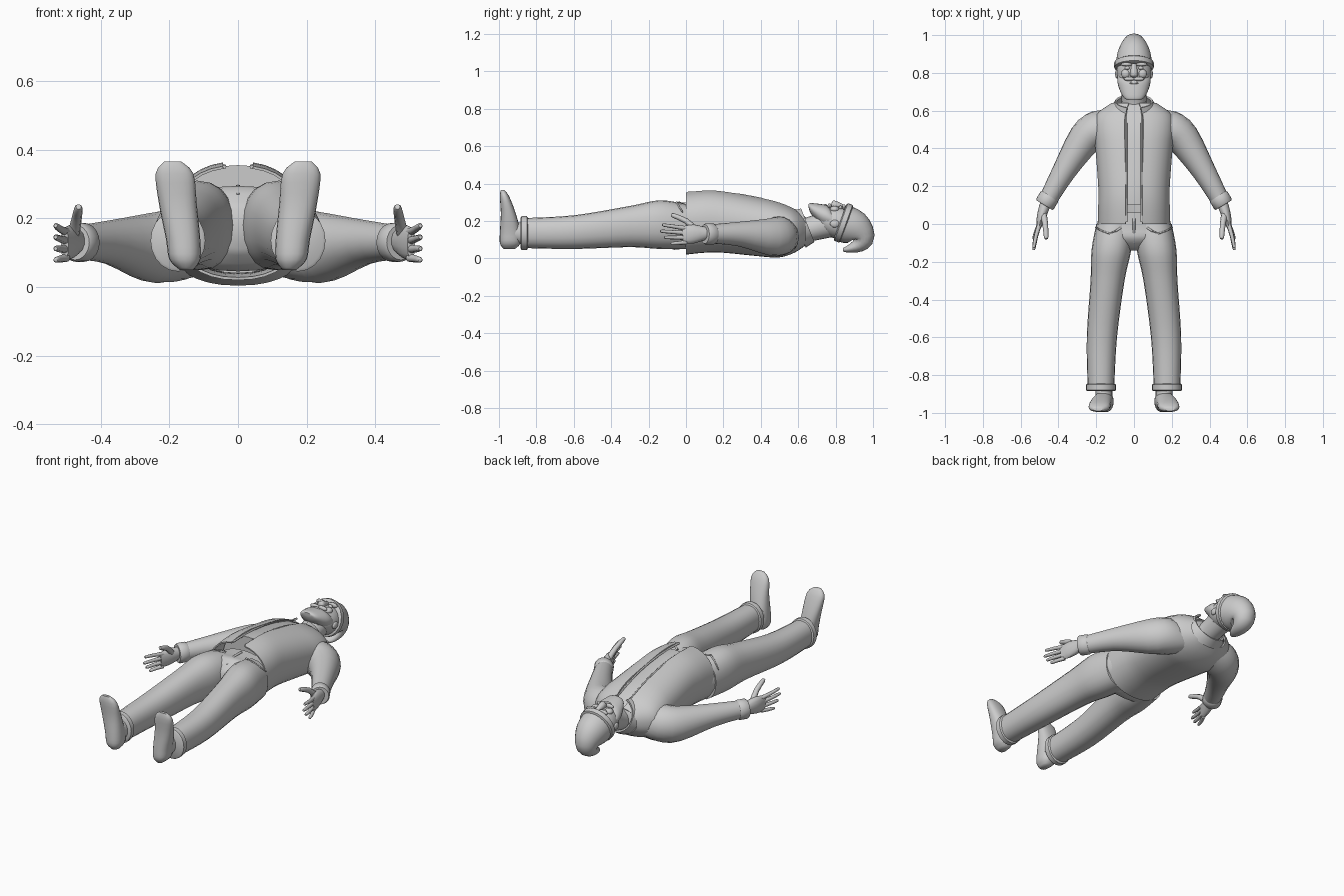
import bpy, bmesh
from math import sin, cos, pi, radians, copysign
from mathutils import Vector

if "Cube" in bpy.data.objects:
    bpy.data.objects.remove(bpy.data.objects["Cube"])

tone = (.6, .6, .6, 1)
grey = bpy.data.materials.new("light_grey")
grey.use_nodes = True
grey.diffuse_color = tone
grey.node_tree.nodes["Principled BSDF"].inputs["Base Color"].default_value = tone

across, along, upward = Vector((1, 0, 0)), Vector((0, 1, 0)), Vector((0, 0, 1))


def finish(bm, name):
    """Turn a bmesh into a named, smooth-shaded object."""
    bmesh.ops.recalc_face_normals(bm, faces=bm.faces)
    mesh = bpy.data.meshes.new(name)
    bm.to_mesh(mesh)
    bm.free()
    mesh.materials.append(grey)
    part = bpy.data.objects.new(name, mesh)
    bpy.context.collection.objects.link(part)
    bpy.ops.object.select_all(action="DESELECT")
    part.select_set(True)
    bpy.context.view_layer.objects.active = part
    bpy.ops.object.shade_smooth_by_angle(angle=radians(50))


def smooth_path(points, steps):
    """Add in-between rings on a flowing curve through the given rings."""
    result = []
    for i in range(len(points) - 1):
        start, end = points[i], points[i + 1]
        before, after = points[max(i - 1, 0)], points[min(i + 2, len(points) - 1)]
        for step in range(steps):
            t = step / steps
            bend_in, bend_out = (end - before) / 2, (after - start) / 2
            ease = t * t * (3 - 2 * t)
            result.append(start.lerp(end, ease) + bend_in * t * (1 - t) ** 2
                          - bend_out * t * t * (1 - t))
    return result + [points[-1]]


def loft(name, sections, axis=None, sides=20, steps=3, gap=0, shell=0, power=1, flip=1):
    """Skin oval rings (x, y, z, half width, half depth); gap leaves the front open."""
    bm = bmesh.new()
    path = smooth_path([Vector(section) for section in sections], steps)
    count = sides + 1 if gap else sides
    sweep = 2 * pi - 2 * radians(gap)
    rings = []
    for i, section in enumerate(path):
        centre = section.xyz if len(section) < 5 else Vector(section[:3])
        ahead, behind = path[min(i + 1, len(path) - 1)], path[max(i - 1, 0)]
        heading = axis or Vector((ahead - behind)[:3]).normalized()
        rise = across.cross(heading).normalized()
        side = heading.cross(rise)
        ring = []
        for k in range(count):
            angle = pi / 2 + radians(gap) + k * sweep / sides
            wide, deep = [copysign(abs(v) ** power, v) for v in (cos(angle), sin(angle))]
            spot = centre + side * wide * section[3] + rise * deep * section[4]
            spot.x *= flip
            ring.append(bm.verts.new(spot))
        rings.append(ring)
    for lower, upper in zip(rings, rings[1:]):
        for k in range(sides):
            j = (k + 1) % count
            bm.faces.new((lower[k], lower[j], upper[j], upper[k]))
    if shell:
        bmesh.ops.recalc_face_normals(bm, faces=bm.faces)
        bmesh.ops.solidify(bm, geom=bm.faces[:], thickness=shell)
    else:
        bm.faces.new(rings[0])
        bm.faces.new(rings[-1])
    finish(bm, name)


def ball(name, centre, radii, flip=1):
    bm = bmesh.new()
    bmesh.ops.create_uvsphere(bm, u_segments=16, v_segments=10, radius=1)
    for vert in bm.verts:
        vert.co = vert.co * Vector(radii) + Vector(centre)
        vert.co.x *= flip
    finish(bm, name)


def tube(name, path, radius, flip=1):
    """Round rod that tapers to a rounded tip."""
    points = [Vector(p) for p in path]
    last = len(points) - 1
    sections = []
    for i, p in enumerate(points):
        size = radius * (1 - i / last / 3)
        sections.append((*p, size, size))
    tip = points[-1] + (points[-1] - points[-2]).normalized() * radius / 2
    loft(name, sections + [(*tip, radius / 4, radius / 4)], sides=8, steps=2, flip=flip)


def band(name, start, end, width, depth, flip=1):
    """Thick rolled band between two points, with softened rims."""
    start, end = Vector(start), Vector(end)
    sections = []
    for place, scale in ((0, .9), (.15, 1), (.85, 1), (1, .9)):
        sections.append((*start.lerp(end, place), width * scale, depth * scale))
    loft(name, sections, steps=1, flip=flip)


# Jacket body, open down the front, with the shirt inside it: y, half width, back, front
body = [(0, .19, .02, .355), (.1, .19, .03, .365), (.2, .19, .03, .36), (.4, .205, .01, .325),
        (.5, .215, .005, .3), (.58, .2, .03, .265), (.64, .12, .07, .22)]
jacket = [(0, y, (back + front) / 2, width, (front - back) / 2) for y, width, back, front in body]
shirt = [(0, y, z, width - .02, depth - .01) for x, y, z, width, depth in jacket]
loft("jacket_body", jacket, axis=along, sides=32, gap=11, shell=.008, power=.88)
loft("shirt", shirt[1:], axis=along, sides=32, power=.88)
loft("jacket_collar", [(0, .6, .16, .13, .11), (0, .65, .18, .1, .1)],
     sides=24, gap=22, shell=.01)

# Trouser seat
loft("trouser_seat", [(0, .06, .17, .18, .12), (0, -.02, .17, .2, .12),
                      (0, -.08, .17, .2, .12), (0, -.14, .17, .06, .06)],
     axis=along, sides=28, power=.9)
tube("trouser_fly", [(0, .03, .29), (0, -.04, .29), (0, -.1, .27)], .008)

for flip, word in ((1, "left_"), (-1, "right_")):
    # Jacket front edge
    tube(word + "jacket_placket", [(.04, .01, .35), (.04, .2, .35), (.04, .4, .32), (.04, .58, .26)],
         .006, flip)

    # Trouser leg, pocket edge and turned-up cuff
    loft(word + "trouser_leg", [(.1, 0, .17, .1, .12), (.12, -.14, .18, .105, .13),
                                (.14, -.3, .17, .09, .11), (.17, -.6, .14, .08, .09),
                                (.175, -.87, .135, .07, .08)],
         axis=along, steps=4, power=.9, flip=flip)
    tube(word + "pocket_edge", [(.07, -.02, .29), (.13, -.05, .3), (.2, -.02, .25)], .006, flip)
    band(word + "trouser_cuff", (.175, -.845, .135), (.175, -.885, .135), .08, .09, flip)

    # Ankle and upright shoe
    loft(word + "ankle", [(.16, -.84, .13, .045, .055), (.16, -.95, .14, .045, .06)],
         axis=along, flip=flip)
    loft(word + "shoe", [(.15, -.945, .05, .02, .03), (.155, -.94, .08, .045, .055),
                         (.16, -.94, .14, .05, .055), (.175, -.95, .24, .055, .04),
                         (.185, -.97, .33, .055, .025), (.19, -.98, .365, .025, .01)],
         axis=upward, power=.85, flip=flip)

    # Sleeve and its turned cuff
    loft(word + "sleeve", [(.11, .52, .13, .08, .1), (.19, .5, .12, .1, .105),
                           (.26, .45, .115, .09, .1), (.37, .28, .13, .063, .065),
                           (.46, .12, .13, .048, .05)], flip=flip)
    band(word + "sleeve_cuff", (.445, .15, .13), (.475, .1, .13), .054, .057, flip)

    # Hand with spread fingers
    loft(word + "palm", [(.465, .12, .135, .03, .03), (.49, .04, .13, .025, .05),
                         (.505, -.02, .125, .012, .045)], sides=14, flip=flip)
    reach = {"index": .12, "middle": .13, "ring": .11, "little": .075}
    for i, (finger, length) in enumerate(reach.items()):
        root = Vector((.5, 0, .16 - i * .025))
        tip = Vector((.53, -length, .178 - i * .033))
        knuckle = root.lerp(tip, .5) + across * .003
        tube(word + finger + "_finger", [root, knuckle, tip], .0125, flip)
    tube(word + "thumb", [(.48, .055, .15), (.47, 0, .2), (.465, -.07, .23)], .018, flip)

    # Paired parts of the face
    ball(word + "eye", (.036, .826, .272), (.014, .01, .01), flip)
    ball(word + "brow", (.04, .845, .274), (.03, .01, .015), flip)
    ball(word + "cheek", (.043, .795, .262), (.025, .025, .018), flip)
    ball(word + "moustache", (.025, .768, .28), (.03, .011, .014), flip)
    ball(word + "ear", (.09, .795, .185), (.01, .025, .02), flip)

# Neck, head and beard
loft("neck", [(0, .57, .14, .075, .07), (0, .66, .155, .065, .065), (0, .76, .185, .07, .075)])
loft("head", [(0, .69, .225, .045, .04), (0, .75, .2, .08, .075), (0, .82, .19, .093, .088),
              (0, .89, .18, .08, .075)], axis=along, sides=24)
loft("beard", [(0, .656, .28, .03, .01), (0, .67, .265, .055, .03), (0, .72, .235, .08, .055),
               (0, .76, .22, .088, .06), (0, .795, .2, .085, .045)], axis=along, sides=24)
ball("lower_lip", (0, .746, .282), (.024, .007, .01))
loft("nose", [(0, .776, .275, .01, .01), (0, .79, .287, .021, .023), (0, .85, .272, .012, .012)],
     axis=along, sides=12)

# Knitted cap drooping to the back, with a rolled brim
loft("cap", [(0, .835, .19, .098, .1), (0, .9, .16, .088, .095), (0, .94, .11, .065, .07),
             (0, .92, .07, .05, .04), (0, .87, .05, .035, .02), (0, .84, .045, .014, .01)], sides=24)
band("cap_brim", (0, .824, .196), (0, .86, .183), .105, .107)
